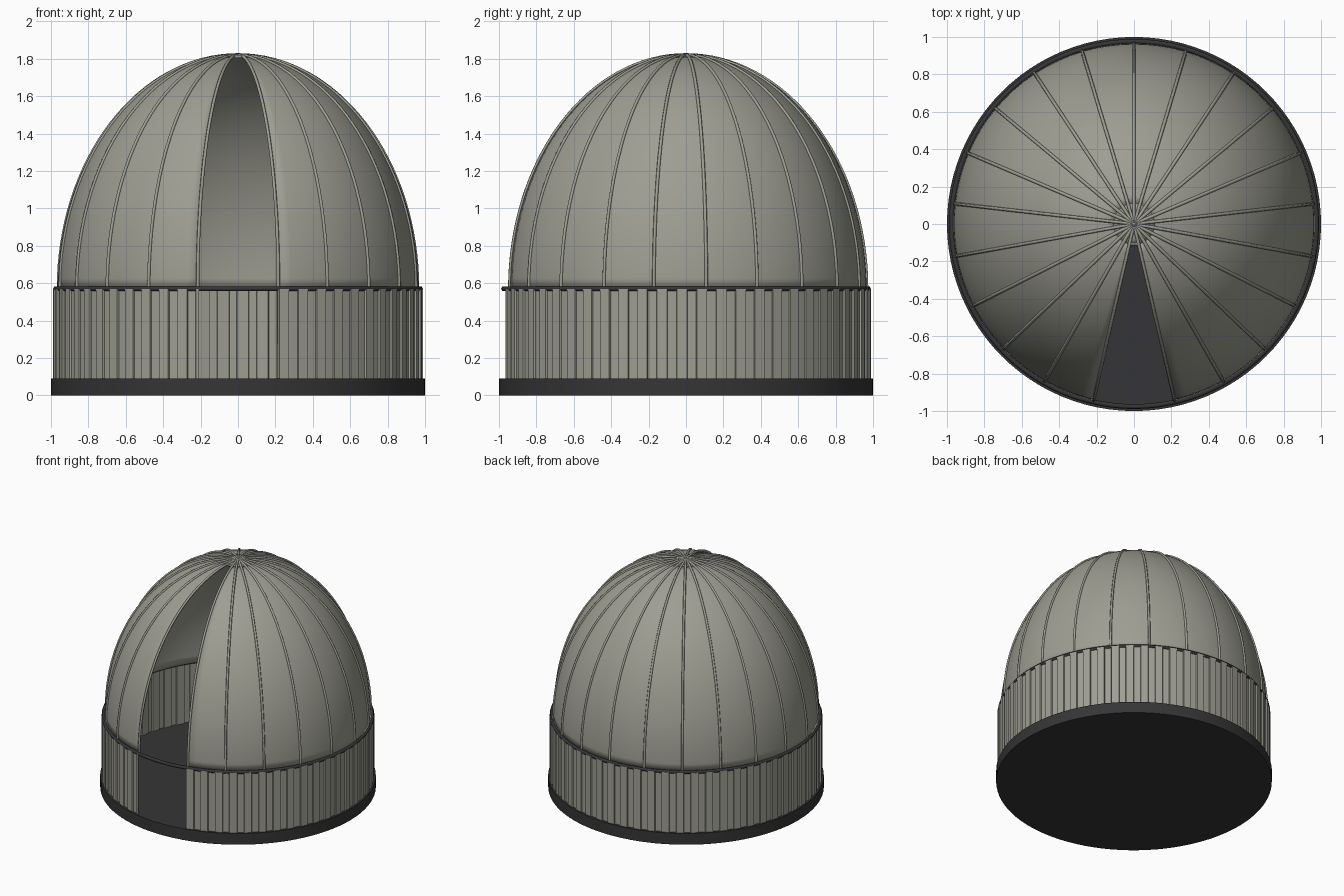
import bpy, bmesh, math

cube = bpy.data.objects.get("Cube")
if cube:
    bpy.data.objects.remove(cube)


def material(name, color):
    m = bpy.data.materials.new(name)
    m.use_nodes = True
    m.diffuse_color = (*color, 1)
    m.node_tree.nodes["Principled BSDF"].inputs["Base Color"].default_value = (*color, 1)
    return m


SHELL = material("warm grey metal", (0.34, 0.34, 0.29))
DARK = material("charcoal", (0.036, 0.036, 0.038))

WALL_BOTTOM, WALL_TOP = 0.09, 0.57
DOME_R, DOME_H = 0.965, 1.25
SLIT = math.radians(12.9)            # half angle of the opening at the front
SWEEP = 2 * math.pi - 2 * SLIT
PANELS = 20                          # dome gores between ribs


def polar(r, a, z):
    """Angle is measured from the front, turning towards +x."""
    return (r * math.sin(a), -r * math.cos(a), z)


def dome_point(t, a, lift=0.0):
    return polar((DOME_R + lift) * math.cos(t), a,
                 WALL_TOP + (DOME_H + lift) * math.sin(t))


def finish(bm, name, mat, thickness=0.0, smooth=True):
    bmesh.ops.recalc_face_normals(bm, faces=bm.faces)
    me = bpy.data.meshes.new(name)
    bm.to_mesh(me)
    bm.free()
    ob = bpy.data.objects.new(name, me)
    bpy.context.collection.objects.link(ob)
    me.materials.append(mat)
    if thickness:
        mod = ob.modifiers.new("Thickness", "SOLIDIFY")
        mod.thickness = thickness
        mod.offset = -1
    if smooth:
        bpy.ops.object.select_all(action="DESELECT")
        ob.select_set(True)
        bpy.context.view_layer.objects.active = ob
        bpy.ops.object.shade_smooth_by_angle(angle=math.radians(25))
    return ob


def sheet(rows):
    """Grid surface through equal rows of points."""
    bm = bmesh.new()
    grid = [[bm.verts.new(p) for p in row] for row in rows]
    for low, high in zip(grid, grid[1:]):
        for i in range(len(low) - 1):
            bm.faces.new((low[i], low[i + 1], high[i + 1], high[i]))
    return bm


def tube(name, points, radius, mat, cyclic=False):
    cu = bpy.data.curves.new(name, "CURVE")
    cu.dimensions = "3D"
    cu.bevel_depth = radius
    cu.bevel_resolution = 1
    cu.use_fill_caps = True
    sp = cu.splines.new("POLY")
    sp.points.add(len(points) - 1)
    for p, co in zip(sp.points, points):
        p.co = (*co, 1)
    sp.use_cyclic_u = cyclic
    cu.materials.append(mat)
    ob = bpy.data.objects.new(name, cu)
    bpy.context.collection.objects.link(ob)
    return ob


# Base slab, which is also the floor
bm = bmesh.new()
bmesh.ops.create_cone(bm, cap_ends=True, segments=96, radius1=1, radius2=1, depth=WALL_BOTTOM)
bmesh.ops.translate(bm, verts=bm.verts, vec=(0, 0, WALL_BOTTOM / 2))
finish(bm, "base_slab", DARK)

# Corrugated wall with a doorway at the front
FLUTES = 54
outline = []
for i in range(FLUTES):
    for frac, r in ((0, 0.99), (0.5, 0.99), (0.53, 0.98), (0.97, 0.98)):
        outline.append((r, SLIT + SWEEP * (i + frac) / FLUTES))
outline.append((0.99, SLIT + SWEEP))
bm = sheet([[polar(r, a, z) for r, a in outline] for z in (WALL_BOTTOM, WALL_TOP)])
finish(bm, "corrugated_wall", SHELL, 0.012, smooth=False)

# Door posts
for side, name in ((1, "left"), (-1, "right")):
    tube(name + "_door_post", [polar(0.98, side * SLIT, z) for z in (WALL_BOTTOM, WALL_TOP)],
         0.009, SHELL)

# Dome shell with a slit that stops short of the crown
SLIT_TOP = math.acos(0.11 / DOME_R)
STEPS = 32
angles = [SLIT + SWEEP * i / (PANELS * 4) for i in range(PANELS * 4 + 1)]
rows = [[dome_point(SLIT_TOP * j / STEPS, a) for a in angles] for j in range(STEPS + 1)]
finish(sheet(rows), "dome_shell", SHELL, 0.012)

# Closed crown above the slit
ring = [-SLIT + 2 * SLIT * i / 6 for i in range(6)] + angles
heights = [SLIT_TOP + (math.pi / 2 - 0.002 - SLIT_TOP) * j / 3 for j in range(4)]
bm = sheet([[dome_point(t, a) for a in ring] for t in heights])
bmesh.ops.remove_doubles(bm, verts=bm.verts, dist=0.0001)
finish(bm, "dome_crown", SHELL, 0.012)

# Lip across the head of the slit
tube("slit_head", [dome_point(SLIT_TOP, s * SLIT) for s in (-1, 1)], 0.008, SHELL)

# Ribs from the wall to the crown
for k in range(PANELS + 1):
    a = SLIT + SWEEP * k / PANELS
    tube(f"dome_rib_{k + 1}",
         [dome_point(math.pi / 2 * j / STEPS, a, 0.002) for j in range(STEPS + 1)],
         0.009, SHELL)

# Dark rail on which the dome turns
tube("dome_rail", [polar(0.976, 2 * math.pi * i / 96, WALL_TOP) for i in range(96)],
     0.013, DARK, cyclic=True)
